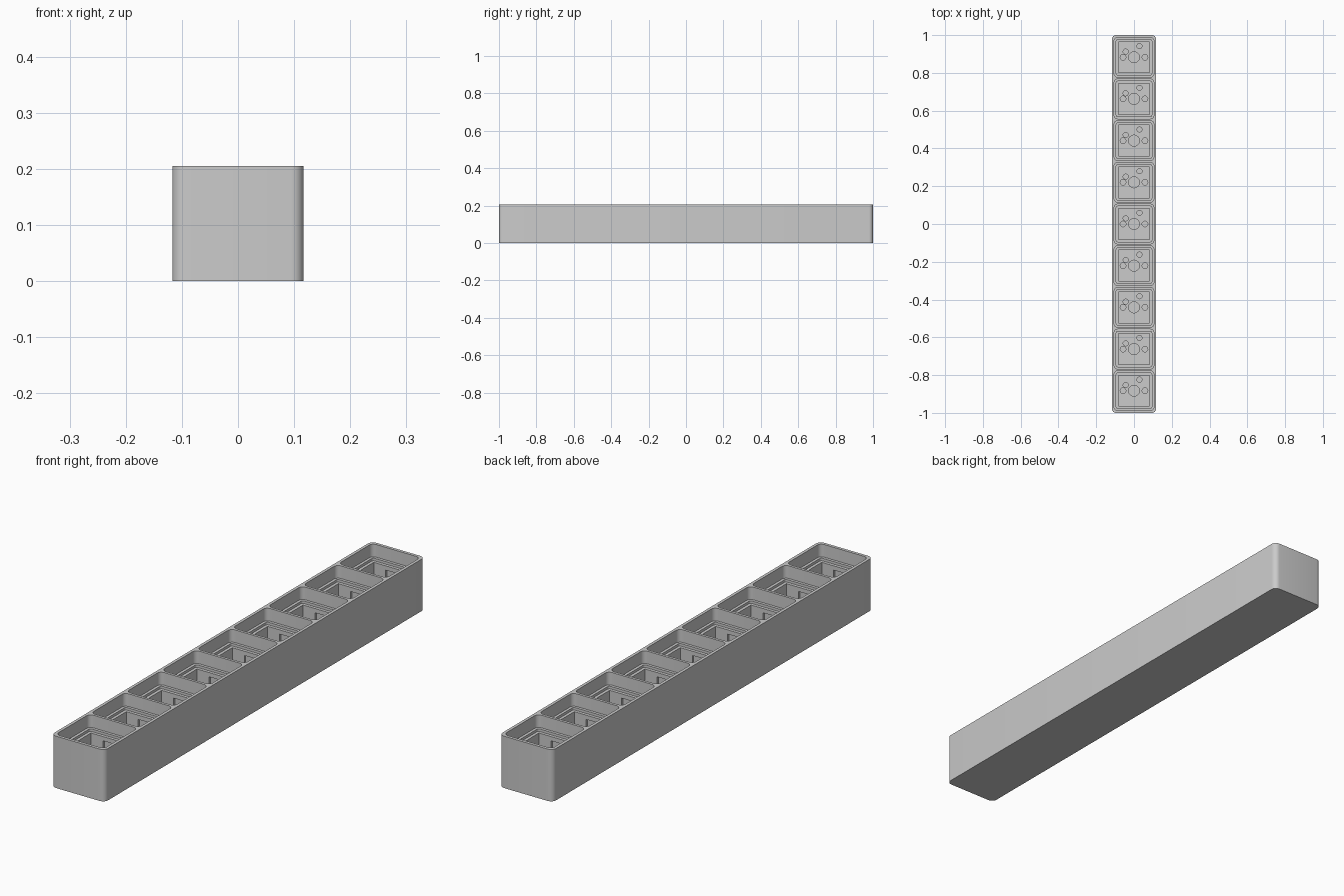
import bpy, bmesh, math

if "Cube" in bpy.data.objects:
    bpy.data.objects.remove(bpy.data.objects["Cube"])

COUNT, PITCH = 9, 0.2207
TOP, LEDGE, PLATE, FLOOR, PIN_END = 0.205, 0.155, 0.145, 0.09, 0.05
centres = [(i - (COUNT - 1) / 2) * PITCH for i in range(COUNT)]


def rounded(hx, hy, r, cx=0, cy=0, n=6):
    """Outline of a rounded rectangle."""
    pts = []
    for k, (sx, sy) in enumerate([(1, 1), (-1, 1), (-1, -1), (1, -1)]):
        for j in range(n + 1):
            a = math.pi / 2 * (k + j / n)
            pts.append((cx + sx * (hx - r) + r * math.cos(a),
                        cy + sy * (hy - r) + r * math.sin(a)))
    return pts


def square(hx, hy, cx=0, cy=0):
    return [(cx + hx, cy + hy), (cx - hx, cy + hy), (cx - hx, cy - hy), (cx + hx, cy - hy)]


def circle(r, cx, cy, n=24):
    return [(cx + r * math.cos(2 * math.pi * i / n), cy + r * math.sin(2 * math.pi * i / n))
            for i in range(n)]


def prisms(name, outlines, z0, z1):
    """One object made of separate vertical prisms."""
    bm = bmesh.new()
    for pts in outlines:
        lo = [bm.verts.new((x, y, z0)) for x, y in pts]
        hi = [bm.verts.new((x, y, z1)) for x, y in pts]
        bm.faces.new(lo[::-1])
        bm.faces.new(hi)
        for i in range(len(pts)):
            j = (i + 1) % len(pts)
            bm.faces.new((lo[i], lo[j], hi[j], hi[i]))
    me = bpy.data.meshes.new(name)
    bm.to_mesh(me)
    bm.free()
    ob = bpy.data.objects.new(name, me)
    bpy.context.collection.objects.link(ob)
    return ob


# Long rounded block
tray = prisms("switch_tray", [rounded(0.117, 1.0, 0.022)], 0, TOP)

# Layers cut out of every cell, top to bottom
pins = [(0.029, 0, 0), (0.015, -0.058, 0), (0.015, 0.058, 0),
        (0.0135, -0.044, 0.03), (0.0135, 0.029, 0.059)]
cutters = [
    prisms("cap_pockets", [rounded(0.105, 0.105, 0.018, 0, c) for c in centres], LEDGE, TOP + 0.1),
    prisms("flange_recesses", [rounded(0.094, 0.094, 0.008, 0, c) for c in centres], PLATE, LEDGE + 0.02),
    prisms("switch_holes", [square(0.082, 0.082, 0, c) for c in centres], FLOOR, PLATE + 0.02),
    prisms("clip_notches", [square(0.03, 0.091, 0, c) for c in centres], FLOOR, PLATE - 0.017),
    prisms("pin_holes", [circle(r, x, c + y) for c in centres for r, x, y in pins],
           PIN_END, FLOOR + 0.02),
]
for cut in cutters:
    cut.hide_render = True
    cut.hide_set(True)
    mod = tray.modifiers.new(cut.name, "BOOLEAN")
    mod.operation = "DIFFERENCE"
    mod.solver = "EXACT"
    mod.object = cut

# Bake the cuts and smooth the rounded corners
bpy.context.view_layer.objects.active = tray
tray.select_set(True)
for mod in list(tray.modifiers):
    bpy.ops.object.modifier_apply(modifier=mod.name)
for cut in cutters:
    bpy.data.objects.remove(cut)
bpy.ops.object.shade_smooth_by_angle(angle=math.radians(30))
